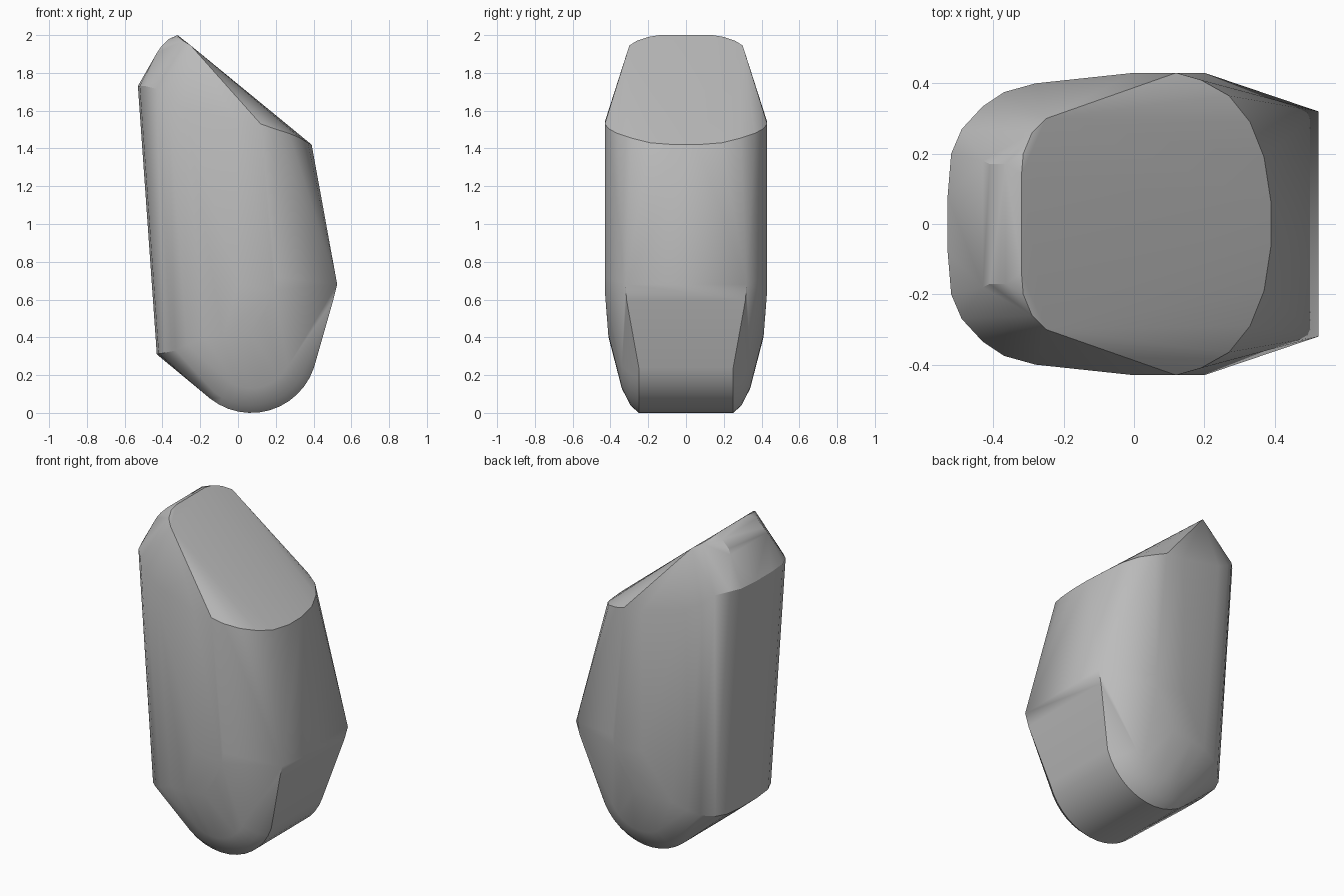
import bpy, bmesh, math

cube = bpy.data.objects.get("Cube")
if cube:
    bpy.data.objects.remove(cube, do_unlink=True)

grey = bpy.data.materials.new("plain_grey")
grey.use_nodes = True
colour = (0.5, 0.5, 0.5, 1)
grey.diffuse_color = colour
grey.node_tree.nodes["Principled BSDF"].inputs["Base Color"].default_value = colour

# Half profiles (y >= 0), mirrored across y below
tip = [(-.32, .14, 2), (-.315, .2, 1.99), (-.29, .26, 1.97), (-.25, .3, 1.945),
       (-.365, .17, 1.98), (-.41, .17, 1.935), (-.43, .18, 1.905)]
shoulder = [(-.53, .08, 1.73), (-.52, .2, 1.73), (-.49, .27, 1.73),
            (-.43, .335, 1.715), (-.37, .375, 1.66), (-.28, .4, 1.61),
            (0, .43, 1.54), (.12, .43, 1.53), (.19, .41, 1.505),
            (.27, .365, 1.48), (.33, .29, 1.455), (.37, .19, 1.43),
            (.39, .06, 1.42)]
lower_edge = [(-.43, .08, .31), (-.42, .2, .313), (-.39, .27, .318),
              (-.33, .33, .33), (-.27, .37, .36), (-.18, .395, .4)]
belly = [(-.08, .41, .4), (.06, .412, .42), (.14, .42, .53),
         (.19, .43, .65), (.2, .43, .72), (0, .43, .68)]
ridge = [(.525, .32, .68), (.505, .315, .6)]

# Rounded foot: concentric arcs that step inward towards the sides
foot = []
for radius, y in ((.35, .25), (.31, .295), (.22, .34)):
    for i in range(15):
        a = math.radians(222 + i * 9.2)
        foot.append((.07 + radius * math.cos(a), y, .35 + radius * math.sin(a)))

# Wrap the profiles in one convex skin
bm = bmesh.new()
for x, y, z in tip + shoulder + lower_edge + belly + ridge + foot:
    for side in (-1, 1):
        bm.verts.new((x, side * y, z))
hull = bmesh.ops.convex_hull(bm, input=bm.verts)
loose = [v for v in bm.verts if not v.link_faces]
bmesh.ops.delete(bm, geom=loose, context='VERTS')
bmesh.ops.dissolve_limit(bm, angle_limit=math.radians(1.5),
                         verts=bm.verts, edges=bm.edges)
bmesh.ops.recalc_face_normals(bm, faces=bm.faces)

mesh = bpy.data.meshes.new("faceted_stone")
bm.to_mesh(mesh)
bm.free()
mesh.materials.append(grey)
stone = bpy.data.objects.new("faceted_stone", mesh)
bpy.context.collection.objects.link(stone)

# Smooth curves with crisp folds
bpy.ops.object.select_all(action='DESELECT')
stone.select_set(True)
bpy.context.view_layer.objects.active = stone
bpy.ops.object.shade_smooth_by_angle(angle=math.radians(30))
